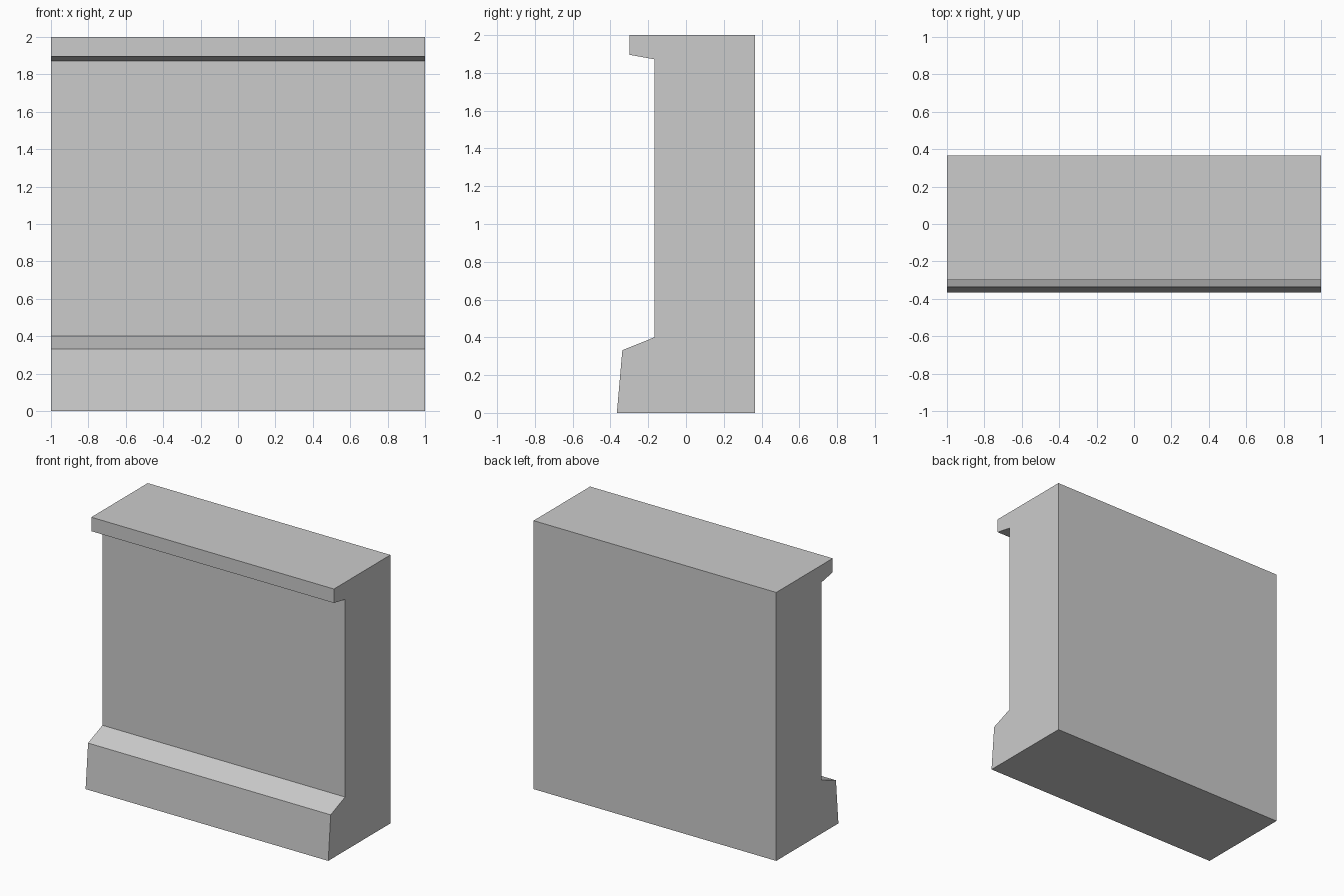
import bpy, bmesh

if "Cube" in bpy.data.objects:
    bpy.data.objects.remove(bpy.data.objects["Cube"])

# Wall side profile (y, z): sloped plinth, recessed face, overhanging cap
PROFILE = [(0.366, 0), (0.366, 2), (-0.299, 2), (-0.299, 1.896),
           (-0.168, 1.872), (-0.168, 0.40), (-0.337, 0.332), (-0.366, 0)]
WIDTH = 2.0


def extrude_profile(name, profile, width):
    bm = bmesh.new()
    face = bm.faces.new([bm.verts.new((-width / 2, y, z)) for y, z in profile])
    result = bmesh.ops.extrude_face_region(bm, geom=[face], use_keep_orig=True)
    moved = [g for g in result["geom"] if isinstance(g, bmesh.types.BMVert)]
    bmesh.ops.translate(bm, verts=moved, vec=(width, 0, 0))
    bmesh.ops.recalc_face_normals(bm, faces=bm.faces)
    mesh = bpy.data.meshes.new(name)
    bm.to_mesh(mesh)
    bm.free()
    obj = bpy.data.objects.new(name, mesh)
    bpy.context.collection.objects.link(obj)
    return obj


# Straight wall segment
extrude_profile("wall_segment", PROFILE, WIDTH)
